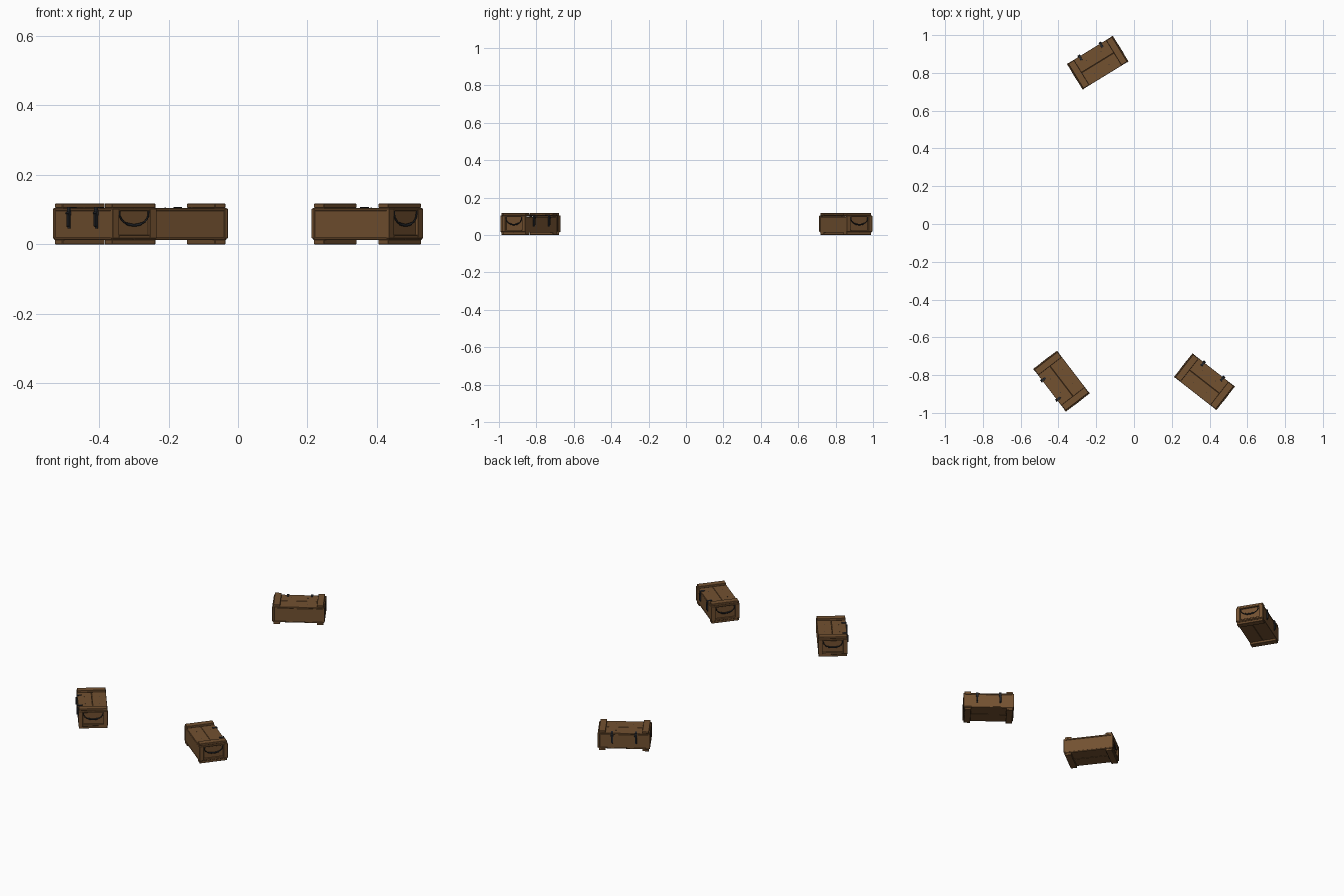
import bpy, math
from mathutils import Matrix, Vector

if "Cube" in bpy.data.objects:
    bpy.data.objects.remove(bpy.data.objects["Cube"])


def material(name, color):
    m = bpy.data.materials.new(name)
    m.diffuse_color = (*color, 1)
    m.use_nodes = True
    m.node_tree.nodes["Principled BSDF"].inputs["Base Color"].default_value = m.diffuse_color
    return m


WOOD = material("brown_wood", (0.17, 0.082, 0.03))
METAL = material("dark_metal", (0.018, 0.02, 0.024))


def box(name, lo, hi, place, mat=WOOD, bevel=0.0012):
    """Axis-aligned box in crate space, moved into the scene by place."""
    bpy.ops.mesh.primitive_cube_add(size=1)
    o = bpy.context.object
    o.name = name
    lo, hi = Vector(lo), Vector(hi)
    o.data.transform(Matrix.Translation((lo + hi) / 2) @ Matrix.Diagonal((*(hi - lo), 1)))
    o.matrix_world = place
    o.data.materials.append(mat)
    if bevel:
        b = o.modifiers.new("edge", 'BEVEL')
        b.width, b.segments = bevel, 1
    return o


def tube(name, pts, radius, place):
    c = bpy.data.curves.new(name, 'CURVE')
    c.dimensions = '3D'
    c.bevel_depth, c.bevel_resolution, c.use_fill_caps = radius, 1, True
    s = c.splines.new('POLY')
    s.points.add(len(pts) - 1)
    for p, co in zip(s.points, pts):
        p.co = (*co, 1)
    o = bpy.data.objects.new(name, c)
    o.matrix_world = place
    c.materials.append(METAL)
    bpy.context.collection.objects.link(o)


def crate(x, y, angle):
    P = Matrix.Translation((x, y, 0)) @ Matrix.Rotation(math.radians(angle), 4, 'Z')
    # body and two-plank lid and floor
    box("crate_body", (-.132, -.078, .018), (.132, .078, .097), P)
    for s in (-1, 1):
        a, b = sorted((s * .0005, s * .079))
        box("lid_plank", (-.138, a, .0975), (.138, b, .105), P)
        box("floor_plank", (-.138, a, .013), (.138, b, .019), P)

    for s in (-1, 1):
        # cleats across the lid and feet under the floor
        a, b = sorted((s * .1, s * .136))
        box("lid_cleat", (a, -.077, .105), (b, .077, .117), P)
        box("foot_cleat", (a, -.077, 0), (b, .077, .013), P)
        # raised frame on the end
        a, b = sorted((s * .131, s * .1425))
        for t in (-1, 1):
            c, d = sorted((t * .056, t * .08))
            box("end_upright", (a, c, .017), (b, d, .103), P)
        box("end_bottom_rail", (a, -.056, .017), (b, .056, .027), P)
        box("end_top_rail", (a, -.056, .096), (b, .056, .103), P)
        # hanging handle with a thicker grip
        arc = [(s * .139, .053 * math.cos(t), .094 - .039 * math.sin(t) ** .8)
               for t in [math.pi * i / 12 for i in range(1, 12)]]
        arc = [(s * .139, .053, .097)] + arc + [(s * .139, -.053, .097)]
        tube("handle", arc, .0025, P)
        tube("handle_grip", arc[4:9], .0042, P)
        # latch: strap over the lid, hasp, lower plate and lever
        u = s * .065
        box("latch_strap", (u - .006, .056, .105), (u + .006, .083, .108), P, METAL, .0005)
        box("latch_hasp", (u - .007, .078, .083), (u + .007, .083, .108), P, METAL, .0005)
        box("latch_plate", (u - .0055, .077, .045), (u + .0055, .081, .084), P, METAL, .0005)
        box("latch_lever", (u - .004, .081, .052), (u + .004, .087, .088), P, METAL, .0005)
        tube("latch_pin", [(u - .008, .084, .09), (u + .008, .084, .09)], .003, P)
        # nails on the hinge side and on the lid
        for v in (-.04, .04):
            box("lid_nail", (s * .045 - .0015, v - .0015, .104), (s * .045 + .0015, v + .0015, .106), P, METAL, 0)


# three scattered crates, latches on local +y
for x, y, angle in ((-.192, .854, 31.5), (-.384, -.832, 127.4), (.373, -.835, -38)):
    crate(x, y, angle)
